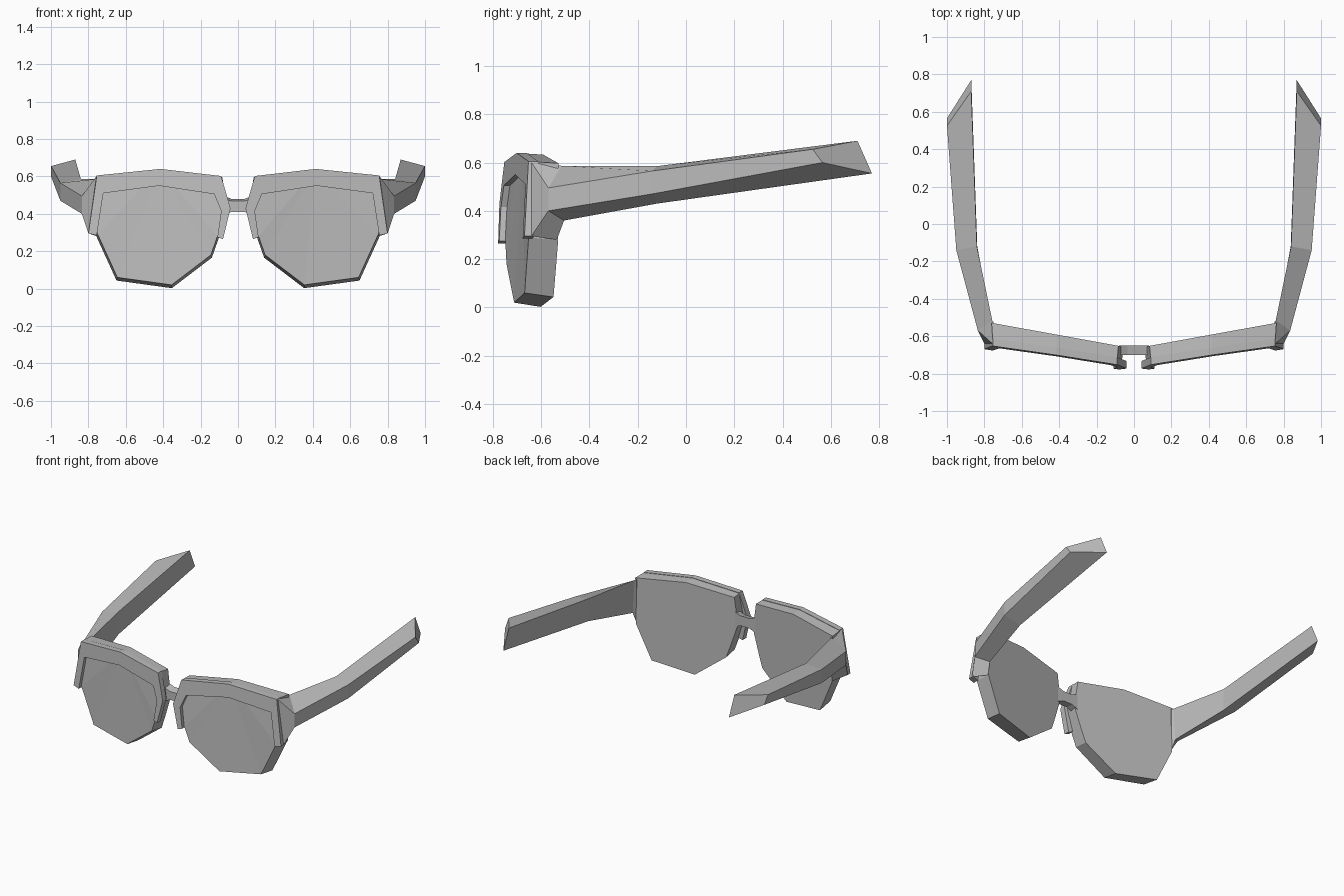
import bpy
import bmesh

cube = bpy.data.objects.get("Cube")
if cube:
    bpy.data.objects.remove(cube, do_unlink=True)

# Single matte grey for every part
grey = bpy.data.materials.new("matte_grey")
grey.use_nodes = True
colour = (0.5, 0.5, 0.5, 1)
grey.diffuse_color = colour
grey.node_tree.nodes["Principled BSDF"].inputs["Base Color"].default_value = colour


def finish(name, bm):
    bmesh.ops.recalc_face_normals(bm, faces=bm.faces)
    mesh = bpy.data.meshes.new(name)
    bm.to_mesh(mesh)
    bm.free()
    mesh.materials.append(grey)
    obj = bpy.data.objects.new(name, mesh)
    bpy.context.collection.objects.link(obj)
    return obj


def loft(name, sections, side=1):
    """Skin a row of equal cross-sections and cap both ends."""
    bm = bmesh.new()
    rings = [[bm.verts.new((side * x, y, z)) for x, y, z in s] for s in sections]
    count = len(rings[0])
    for a, b in zip(rings, rings[1:]):
        for i in range(count):
            j = (i + 1) % count
            bm.faces.new((a[i], a[j], b[j], b[i]))
    bm.faces.new(rings[0])
    bm.faces.new(rings[-1])
    return finish(name, bm)


def lens_front(x, z):
    """Front surface: swept back to the outside, leaning back at the top."""
    return -0.765 + 0.15 * x + 0.075 * max(0, z - 0.28)


def lens_back(x):
    return -0.668 + 0.185 * x


def lens(name, outline, side):
    """Thick faceted lens whose faces fan out from the top middle corner."""
    bm = bmesh.new()
    front = [bm.verts.new((side * x, lens_front(x, z), z)) for x, z in outline]
    back = []
    for x, z in outline:
        bx = 0.42 + (x - 0.42) * 1.02
        bz = 0.3 + (z - 0.3) * 1.02 - 0.012
        back.append(bm.verts.new((side * bx, lens_back(x), bz)))
    n = len(outline)
    for i in range(n):
        j = (i + 1) % n
        bm.faces.new((front[i], front[j], back[j], back[i]))
        if i and j:
            bm.faces.new((front[0], front[i], front[j]))
            bm.faces.new((back[0], back[i], back[j]))
    return finish(name, bm)


# Lens outline, starting at the top middle and running inward
lens_outline = [(0.415, 0.638), (0.09, 0.60), (0.065, 0.42), (0.11, 0.28),
                (0.145, 0.18), (0.355, 0.02), (0.645, 0.06), (0.75, 0.29),
                (0.755, 0.603)]

# Raised brow rim: outer and inner edges from outer foot to nose foot
rim_outer = [(0.80, 0.295), (0.755, 0.605), (0.415, 0.64),
             (0.09, 0.602), (0.04, 0.43), (0.08, 0.265)]
rim_inner = [(0.755, 0.285), (0.72, 0.51), (0.42, 0.55),
             (0.127, 0.505), (0.09, 0.415), (0.11, 0.275)]


def rim_section(outer, inner):
    points = []
    for (x, z), depths in ((outer, (-0.025, 0.015)), (inner, (0.015, -0.025))):
        points += [(x, lens_front(x, z) + d, z) for d in depths]
    return points


rim_sections = [rim_section(o, i) for o, i in zip(rim_outer, rim_inner)]

# Temple arm sections: outer top, outer bottom, inner bottom, inner top
temple_sections = [
    [(0.757, -0.64, 0.60), (0.80, -0.64, 0.295), (0.755, -0.535, 0.28), (0.75, -0.525, 0.588)],
    [(0.835, -0.57, 0.495), (0.835, -0.57, 0.40), (0.765, -0.505, 0.36), (0.758, -0.515, 0.586)],
    [(0.95, -0.14, 0.565), (0.95, -0.14, 0.47), (0.838, -0.12, 0.43), (0.84, -0.12, 0.585)],
    [(1.0, 0.525, 0.655), (1.0, 0.565, 0.60), (0.87, 0.77, 0.555), (0.87, 0.71, 0.69)],
]

for label, side in (("left", 1), ("right", -1)):
    lens(label + "_lens", lens_outline, side)
    loft(label + "_brow_rim", rim_sections, side)
    loft(label + "_temple", temple_sections, side)

# Nose bridge, dipping in the middle
bridge_sections = []
for x, low, high in ((-0.08, 0.39, 0.485), (-0.035, 0.41, 0.468),
                     (0.035, 0.41, 0.468), (0.08, 0.39, 0.485)):
    bridge_sections.append([(x, -0.70, low), (x, -0.70, high),
                            (x, -0.65, high + 0.012), (x, -0.65, low)])
loft("nose_bridge", bridge_sections)
